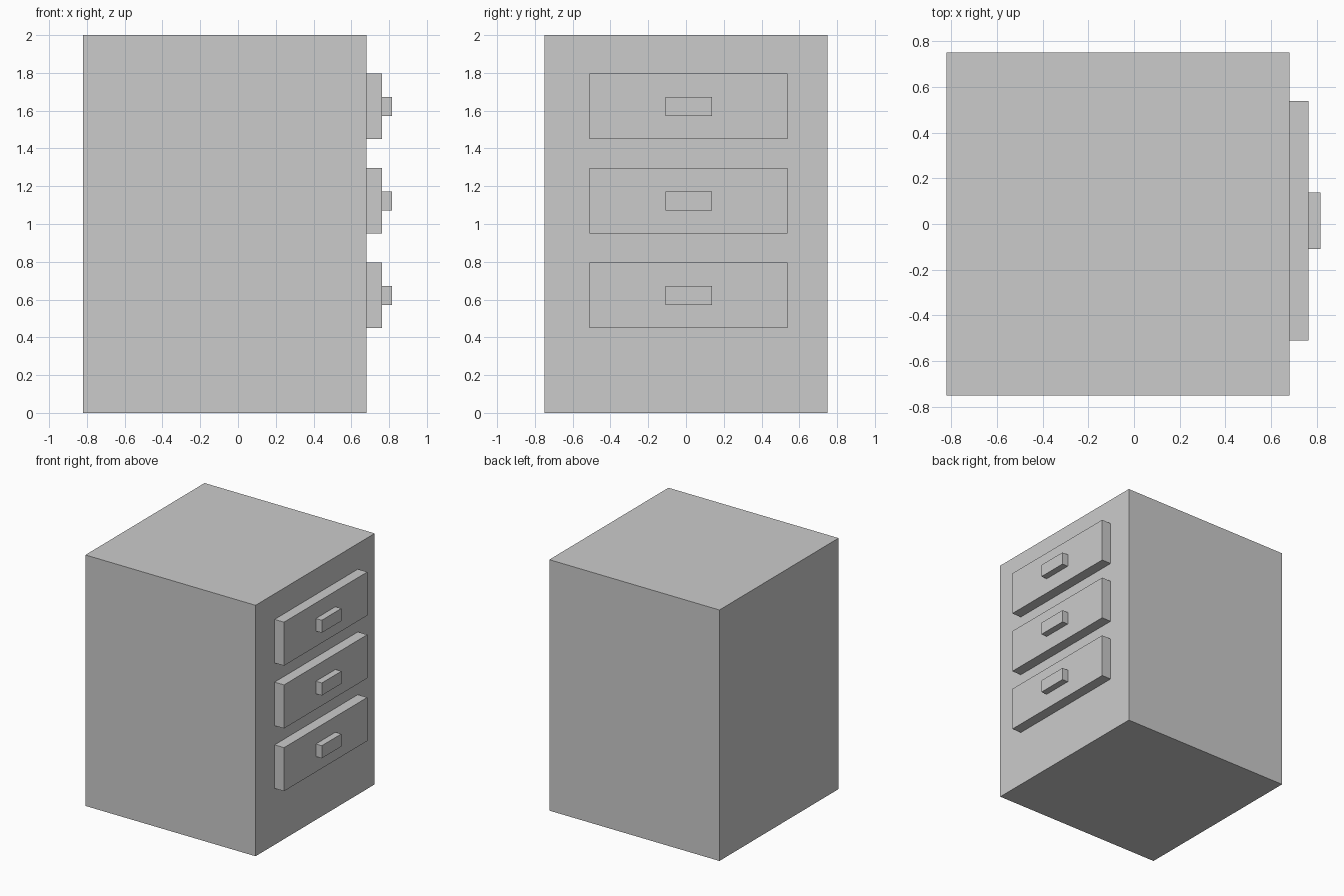
import bpy

if "Cube" in bpy.data.objects:
    bpy.data.objects.remove(bpy.data.objects["Cube"])


def box(name, lo, hi):
    """Axis-aligned box between two opposite corners."""
    centre = [(a + b) / 2 for a, b in zip(lo, hi)]
    bpy.ops.mesh.primitive_cube_add(size=1, location=centre)
    obj = bpy.context.object
    obj.name = name
    obj.scale = [b - a for a, b in zip(lo, hi)]
    bpy.ops.object.transform_apply(location=False, rotation=False, scale=True)
    return obj


BODY_X, FRONT_X, HANDLE_X = 0.68, 0.763, 0.815
EMBED = 0.02  # overlap into the part behind
PITCH = 0.5   # drawer spacing

# Cabinet body
box("cabinet_body", (-0.82, -0.75, 0), (BODY_X, 0.75, 2))

# Three drawers on the right side, each with a handle
for i, level in enumerate(("bottom", "middle", "top")):
    z = i * PITCH
    box(f"{level}_drawer_front",
        (BODY_X - EMBED, -0.51, z + 0.449), (FRONT_X, 0.538, z + 0.796))
    box(f"{level}_drawer_handle",
        (FRONT_X - EMBED, -0.109, z + 0.572), (HANDLE_X, 0.137, z + 0.672))
